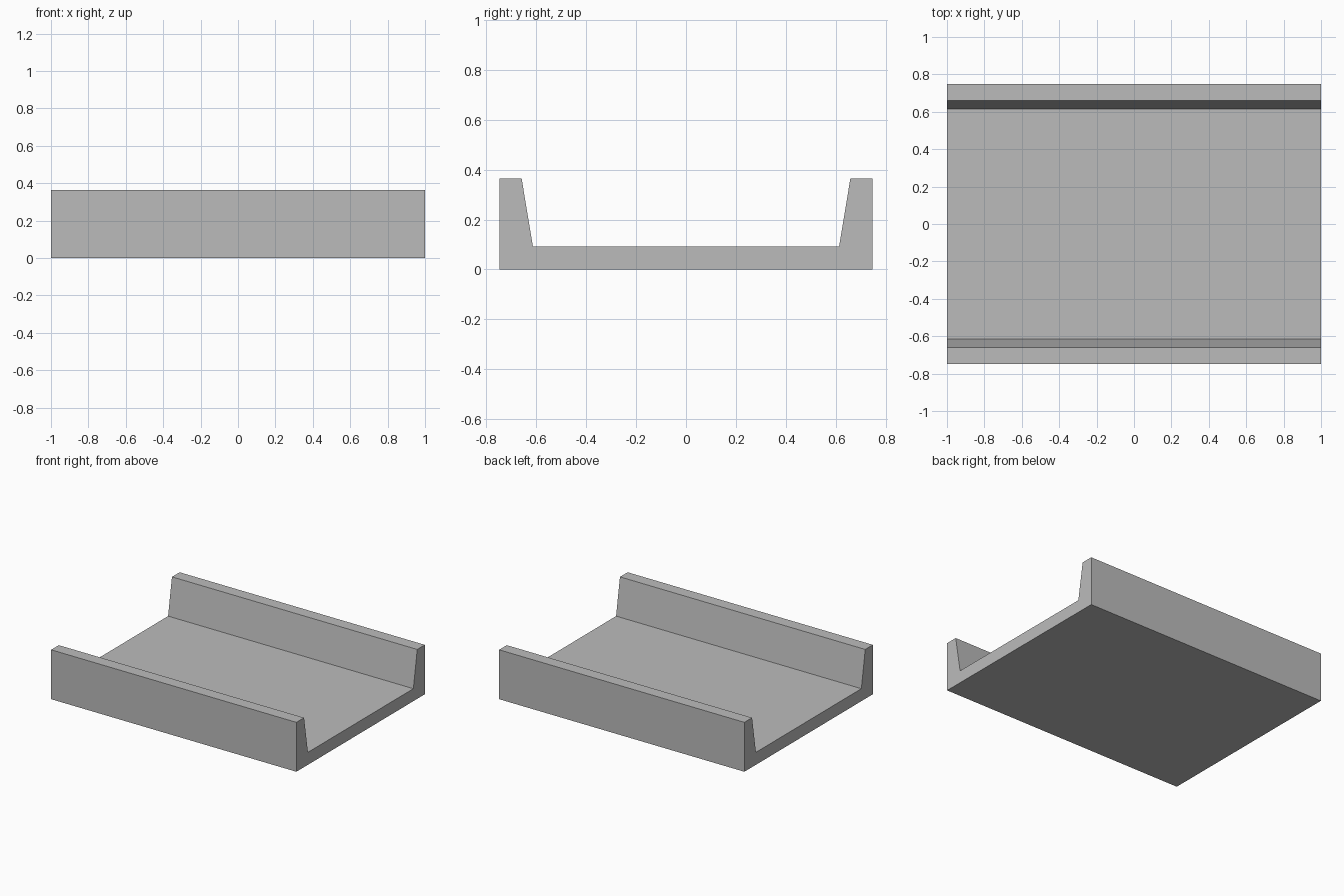
import bpy
import bmesh

cube = bpy.data.objects.get("Cube")
if cube:
    bpy.data.objects.remove(cube, do_unlink=True)

HALF_LENGTH = 1.0
HALF_WIDTH = 0.748
HEIGHT = 0.364
FLOOR = 0.092
RIM_INNER = 0.659    # inner edge of the wall top
FLOOR_EDGE = 0.614   # foot of the sloped inner wall

# Plain grey material
grey = bpy.data.materials.new("light_grey")
grey.use_nodes = True
colour = (0.5, 0.5, 0.5, 1.0)
grey.diffuse_color = colour
grey.node_tree.nodes["Principled BSDF"].inputs["Base Color"].default_value = colour

# Half of the channel cross-section (y, z), mirrored to the other side
half = [(HALF_WIDTH, 0), (HALF_WIDTH, HEIGHT), (RIM_INNER, HEIGHT), (FLOOR_EDGE, FLOOR)]
profile = half + [(-y, z) for y, z in reversed(half)]

# Extrude the cross-section along x
bm = bmesh.new()
end = bm.faces.new([bm.verts.new((-HALF_LENGTH, y, z)) for y, z in profile])
result = bmesh.ops.extrude_face_region(bm, geom=[end], use_keep_orig=True)
moved = [v for v in result["geom"] if isinstance(v, bmesh.types.BMVert)]
bmesh.ops.translate(bm, verts=moved, vec=(2 * HALF_LENGTH, 0, 0))
bmesh.ops.recalc_face_normals(bm, faces=bm.faces)

mesh = bpy.data.meshes.new("channel_tray")
bm.to_mesh(mesh)
bm.free()
mesh.materials.append(grey)
tray = bpy.data.objects.new("channel_tray", mesh)
bpy.context.collection.objects.link(tray)
